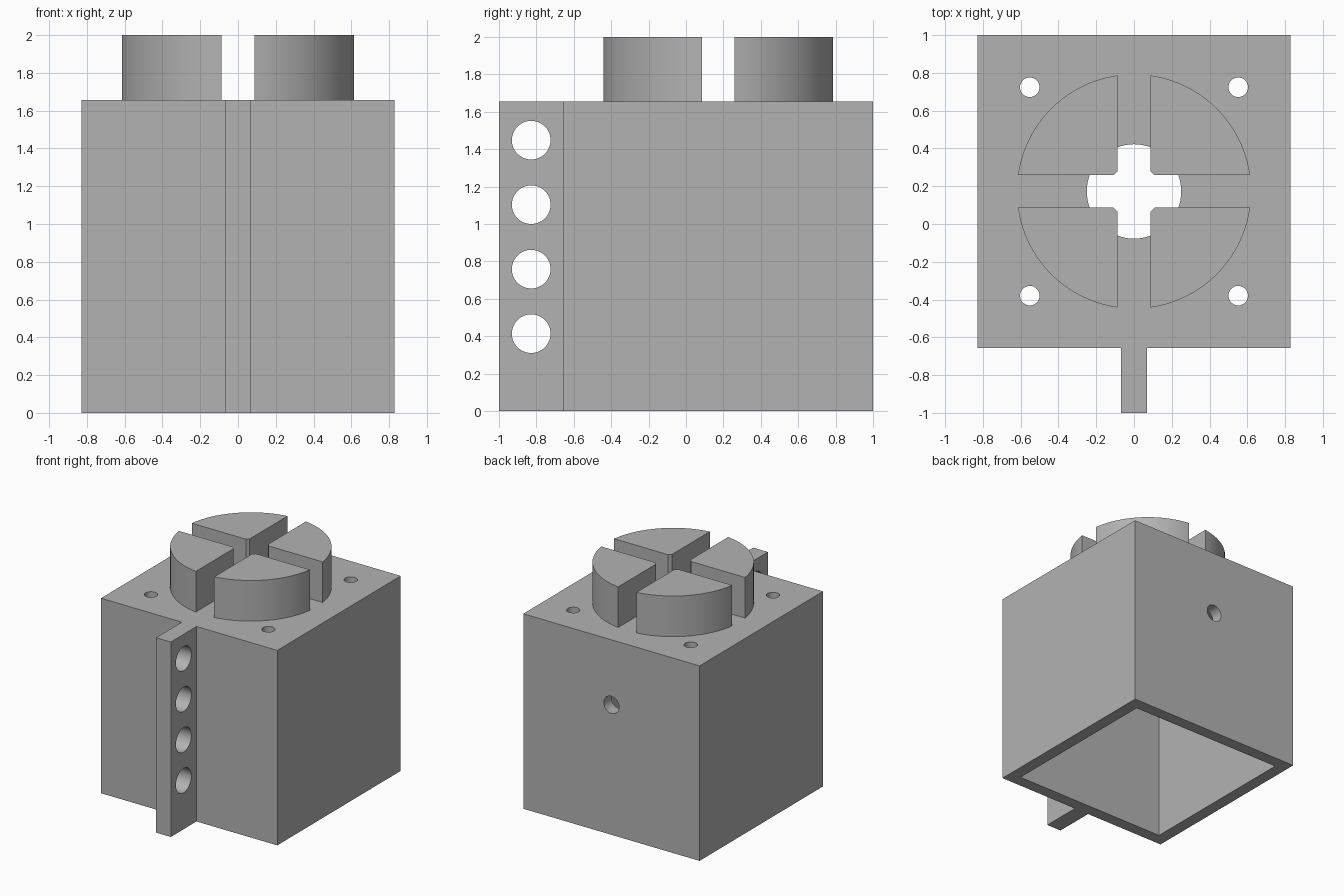
import bpy, math
from mathutils import Vector

if "Cube" in bpy.data.objects:
    bpy.data.objects.remove(bpy.data.objects["Cube"])

U = 2 / 58            # one design unit
CY = 5 * U            # centre of the box in y
HALF = 24 * U         # half width of the box
TOP = 48 * U          # top of the box
WALL = 3 * U

grey = bpy.data.materials.new("plain grey")
grey.diffuse_color = (0.45, 0.45, 0.45, 1)
grey.use_nodes = True
grey.node_tree.nodes["Principled BSDF"].inputs["Base Color"].default_value = grey.diffuse_color


def block(name, lo, hi):
    lo, hi = Vector(lo), Vector(hi)
    bpy.ops.mesh.primitive_cube_add(size=1, location=(lo + hi) / 2)
    ob = bpy.context.object
    ob.name = name
    ob.scale = hi - lo
    bpy.ops.object.transform_apply(location=True, rotation=True, scale=True)
    ob.data.materials.append(grey)
    return ob


def rod(name, r, depth, loc, rot=(0, 0, 0), n=48):
    bpy.ops.mesh.primitive_cylinder_add(vertices=n, radius=r, depth=depth,
                                        location=loc, rotation=rot)
    ob = bpy.context.object
    ob.name = name
    bpy.ops.object.transform_apply(location=True, rotation=True, scale=True)
    ob.data.materials.append(grey)
    return ob


def combine(target, other, op='DIFFERENCE'):
    m = target.modifiers.new(op.lower(), 'BOOLEAN')
    m.operation, m.solver, m.object = op, 'EXACT', other
    bpy.context.view_layer.objects.active = target
    bpy.ops.object.modifier_apply(modifier=m.name)
    bpy.data.objects.remove(other, do_unlink=True)


# hollow box, open underneath, with a flat top plate
box = block("housing", (-HALF, CY - HALF, 0), (HALF, CY + HALF, TOP))
inner = HALF - WALL
combine(box, block("cavity", (-inner, CY - inner, -0.2), (inner, CY + inner, TOP - WALL)))

# perforated mounting fin on the front
fin = block("mounting_fin", (-2 * U, -1, 0), (2 * U, CY - HALF + U, TOP))
for k in range(4):
    combine(fin, rod("fin_hole", 3 * U, 1, (0, -24 * U, (12 + 10 * k) * U),
                     (0, math.pi / 2, 0)))
combine(box, fin, 'UNION')

# screw holes in the corners of the top plate
for sx in (-1, 1):
    for sy in (-1, 1):
        combine(box, rod("screw_hole", 1.5 * U, 0.5,
                         (sx * 16 * U, CY + sy * 16 * U, TOP), n=32))

# central opening in the top plate and small hole in the back wall
combine(box, rod("centre_opening", 0.25, 0.5, (0, CY, TOP), n=64))
combine(box, rod("back_hole", 2.1 * U, 0.5, (0, CY + HALF, 32 * U),
                 (math.pi / 2, 0, 0), n=32))

# round boss split into four quarters by crossing slots and a bore
boss = rod("split_boss", 18 * U, 2 - TOP, (0, CY, (2 + TOP) / 2), n=96)
s = 2.5 * U
combine(boss, block("slot_y", (-s, CY - 1, TOP - 0.1), (s, CY + 1, 2.1)))
combine(boss, block("slot_x", (-1, CY - s, TOP - 0.1), (1, CY + s, 2.1)))
combine(boss, rod("bore", 4 * U, 1, (0, CY, 1.9), n=48))

# smooth the curved walls, keep the edges sharp
for ob in (box, boss):
    bpy.ops.object.select_all(action='DESELECT')
    ob.select_set(True)
    bpy.context.view_layer.objects.active = ob
    bpy.ops.object.shade_smooth_by_angle(angle=math.radians(30))
